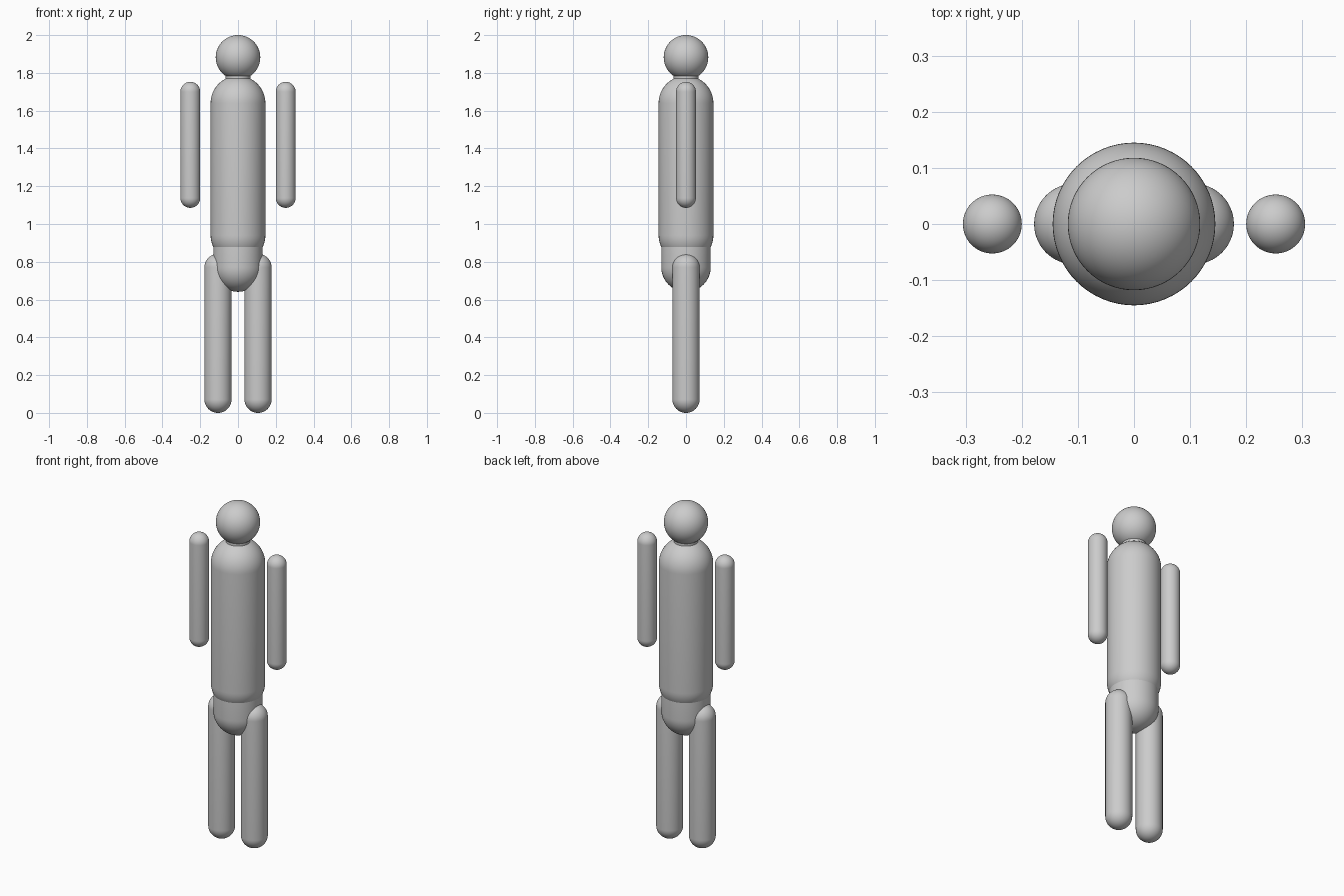
import bpy, bmesh
from math import sin, cos, pi

if "Cube" in bpy.data.objects:
    bpy.data.objects.remove(bpy.data.objects["Cube"])

SEGMENTS = 64
RINGS = 16


def capsule(name, x, radius, low, high):
    """Upright capsule: straight wall from low to high, with a dome on each end."""
    arc = [i * pi / 2 / RINGS for i in range(RINGS + 1)]
    profile = [(radius * sin(a), low - radius * cos(a)) for a in arc]
    upper = [(radius * cos(a), high + radius * sin(a)) for a in arc]
    profile += upper if high > low else upper[1:]
    bm = bmesh.new()
    verts = [bm.verts.new((r, 0, z)) for r, z in profile]
    edges = [bm.edges.new(pair) for pair in zip(verts, verts[1:])]
    bmesh.ops.spin(bm, geom=verts + edges, cent=(0, 0, 0), axis=(0, 0, 1),
                   angle=2 * pi, steps=SEGMENTS, use_merge=True)
    bmesh.ops.remove_doubles(bm, verts=bm.verts, dist=1e-5)
    bmesh.ops.recalc_face_normals(bm, faces=bm.faces)
    for face in bm.faces:
        face.smooth = True
    mesh = bpy.data.meshes.new(name)
    bm.to_mesh(mesh)
    bm.free()
    obj = bpy.data.objects.new(name, mesh)
    obj.location.x = x
    bpy.context.collection.objects.link(obj)
    return obj


# Central column of the body
capsule("head", 0, 0.118, 1.882, 1.882)
capsule("neck", 0, 0.065, 1.76, 1.80)
capsule("torso", 0, 0.145, 0.94, 1.64)
capsule("pelvis", 0, 0.131, 0.772, 0.88)

# Paired limbs
for side, label in ((-1, "right"), (1, "left")):
    capsule(label + "_arm", side * 0.2525, 0.0525, 1.138, 1.70)
    capsule(label + "_leg", side * 0.106, 0.072, 0.072, 0.77)
